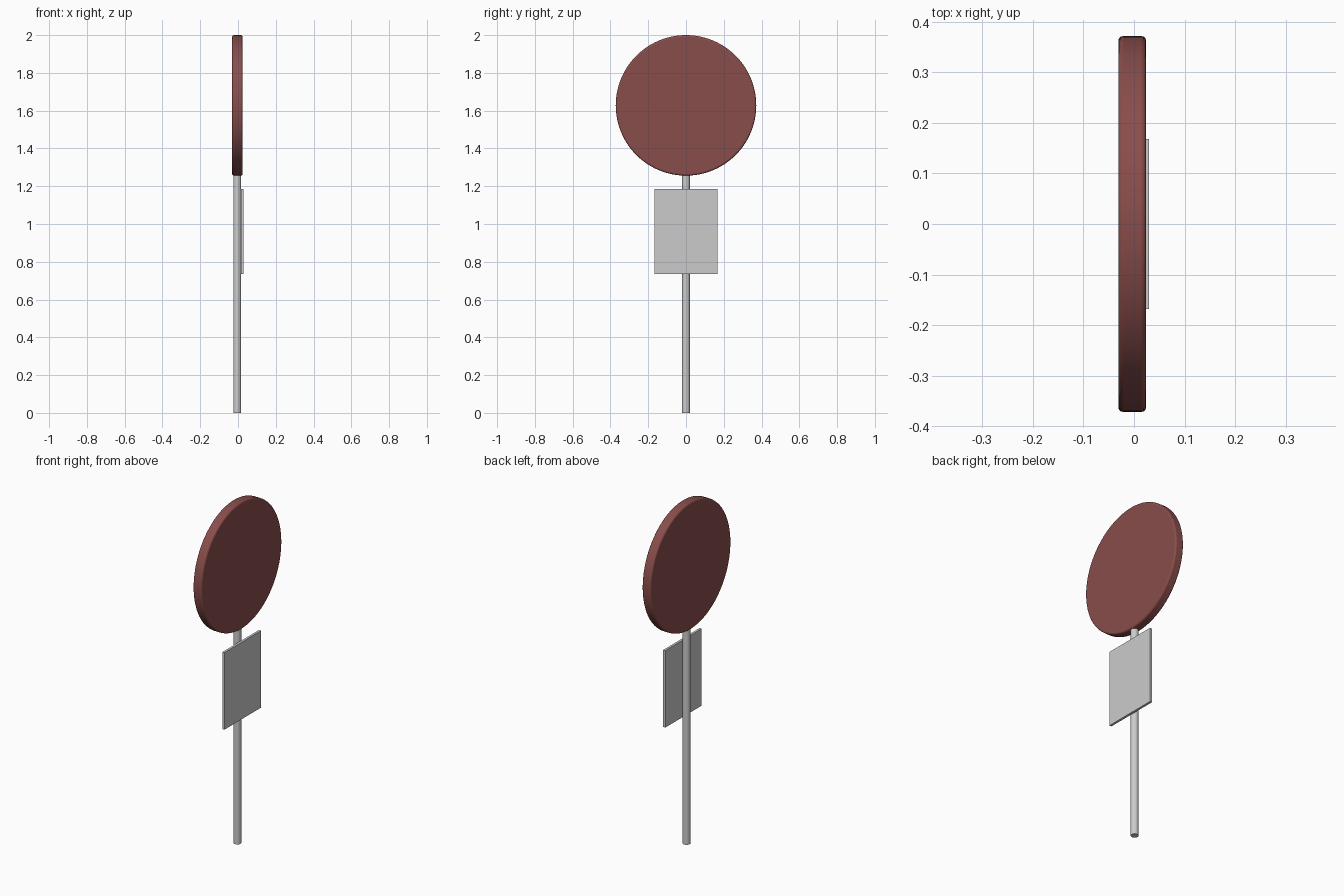
import bpy
from math import radians

if "Cube" in bpy.data.objects:
    bpy.data.objects.remove(bpy.data.objects["Cube"])


def bevel(obj, width, segments):
    mod = obj.modifiers.new("rounded_edges", "BEVEL")
    mod.width = width
    mod.segments = segments
    mod.limit_method = "ANGLE"
    mod.angle_limit = radians(40)


def cylinder(name, radius, depth, location, rotation=(0, 0, 0), sides=32):
    bpy.ops.mesh.primitive_cylinder_add(vertices=sides, radius=radius, depth=depth,
                                        location=location, rotation=rotation)
    obj = bpy.context.object
    obj.name = name
    return obj


red = bpy.data.materials.new("sign_red")
red.diffuse_color = (0.25, 0.075, 0.07, 1)
red.use_nodes = True
red.node_tree.nodes["Principled BSDF"].inputs["Base Color"].default_value = red.diffuse_color

# Round sign disc facing along x, with softly rounded rim
disc = cylinder("sign_disc", 0.372, 0.055, (-0.0035, 0, 1.628), (0, radians(90), 0), 96)
disc.data.materials.append(red)
bevel(disc, 0.009, 3)
bpy.ops.object.shade_smooth_by_angle(angle=radians(35))

# Pole, its top tucked inside the disc
pole = cylinder("pole", 0.021, 1.29, (-0.004, 0, 0.645))
bpy.ops.object.shade_smooth_by_angle(angle=radians(35))

# Thin rectangular notice plate against the pole
bpy.ops.mesh.primitive_cube_add(size=1, location=(0.023, 0, 0.96))
plate = bpy.context.object
plate.name = "notice_plate"
plate.scale = (0.014, 0.336, 0.45)
bpy.ops.object.transform_apply(location=False, rotation=False, scale=True)
